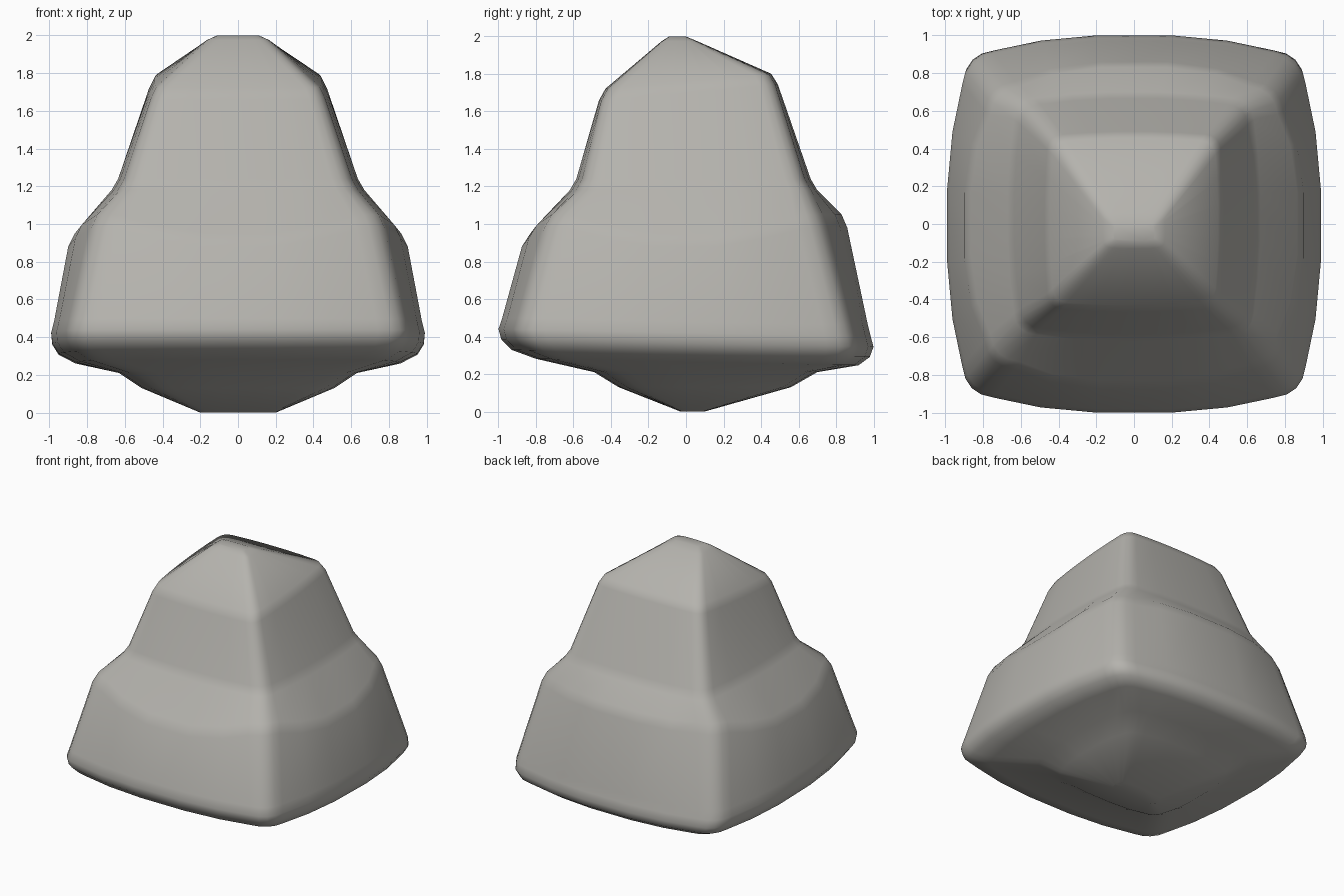
import bpy, bmesh, math

if "Cube" in bpy.data.objects:
    bpy.data.objects.remove(bpy.data.objects["Cube"])

stone = bpy.data.materials.new("warm grey stone")
stone.diffuse_color = (0.46, 0.45, 0.42, 1)
stone.use_nodes = True
stone.node_tree.nodes["Principled BSDF"].inputs["Base Color"].default_value = stone.diffuse_color

# Rings: z, half width, front y, back y
KEEL = [(0.00, 0.20, -0.03, 0.10), (0.13, 0.51, -0.36, 0.56), (0.21, 0.63, -0.49, 0.70)]
RIM = [(0.265, 0.86, -0.80, 0.92), (0.31, 0.95, -0.93, 0.98),
       (0.365, 0.985, -0.985, 1.00), (0.42, 0.99, -1.00, 0.985), (0.48, 0.975, -0.98, 0.97)]
SHOULDER = [(0.98, 0.90, -0.875, 0.86), (1.05, 0.865, -0.83, 0.83)]
TOWER = [(1.18, 0.67, -0.62, 0.70), (1.24, 0.635, -0.585, 0.665)]
BROW = [(1.70, 0.475, -0.465, 0.49), (1.76, 0.445, -0.43, 0.455)]
PEAK = [(1.975, 0.165, -0.13, 0.06), (2.00, 0.11, -0.09, 0.00)]

# Sections: rings, side bulge, corner size, drop of side and front middles, tilt of z along y
SECTIONS = [(KEEL, 0.07, 0.25, 0, 0), (RIM, 0.08, 0.17, 0, -0.02),
            (SHOULDER, 0.12, 0.18, 0.1, 0), (TOWER, 0.05, 0.17, 0, 0),
            (BROW, 0.03, 0.17, 0, 0.09), (PEAK, 0.03, 0.3, 0, 0)]


def quadrant(k, r):
    """Bulged quarter outline from (1, 0) to (0, 1), with middle weights."""
    half = [(1, 0, 1), (1, 0.2, 1), (1 - 0.35 * k, 0.5, 0.55),
            (1 - k, 1 - k - r, 0.1), (1 - k - 0.1 * r, 1 - k - 0.6 * r, 0)]
    c = 1 - k - 0.3 * r
    return half + [(c, c, 0)] + [(v, u, w) for u, v, w in reversed(half)]


def ring_points(ring, k, r, drop, tilt):
    z, hx, y0, y1 = ring
    yc, hy = (y0 + y1) / 2, (y1 - y0) / 2
    pts, q = [], quadrant(k, r)[:-1]
    for turn in range(4):
        for u, v, w in q:
            for _ in range(turn):
                u, v = -v, u
            y = yc + v * hy
            d = 0 if v > abs(u) else drop   # the back stays level
            pts.append((u * hx, y, z - d * w + tilt * y))
    return pts


# Stepped boulder body, lofted through the rings
bm = bmesh.new()
loops = [[bm.verts.new(p) for p in ring_points(ring, *rule)]
         for rings, *rule in SECTIONS for ring in rings]
for a, b in zip(loops, loops[1:]):
    for i in range(len(a)):
        j = (i + 1) % len(a)
        bm.faces.new((a[i], a[j], b[j], b[i]))
bm.faces.new(loops[0][::-1])
bm.faces.new(loops[-1])
bmesh.ops.recalc_face_normals(bm, faces=bm.faces[:])
mesh = bpy.data.meshes.new("boulder")
bm.to_mesh(mesh)
bm.free()
mesh.materials.append(stone)
boulder = bpy.data.objects.new("boulder", mesh)
bpy.context.collection.objects.link(boulder)

# Soft worn edges
bpy.context.view_layer.objects.active = boulder
boulder.select_set(True)
bpy.ops.object.shade_smooth_by_angle(angle=math.radians(40))
